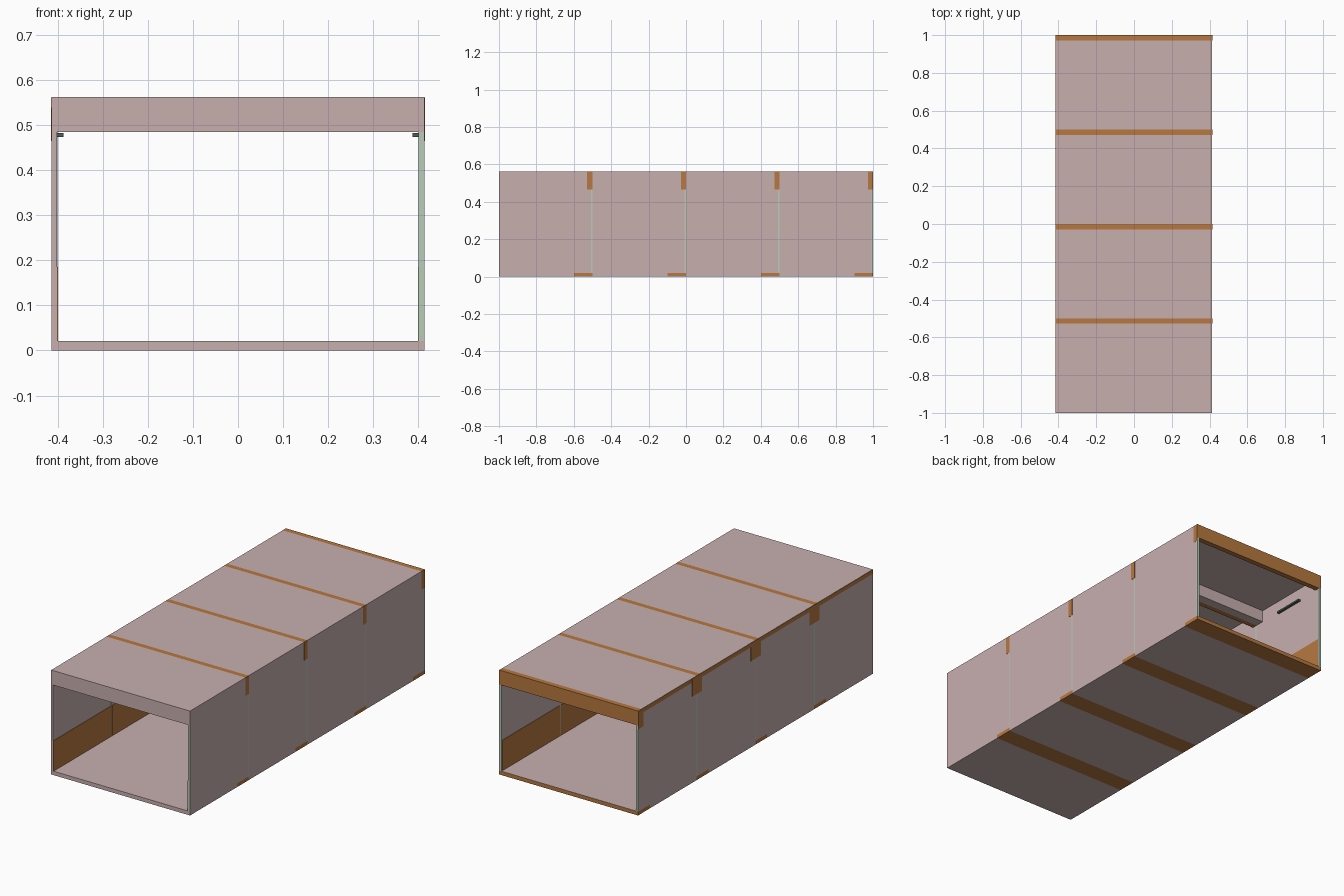
import bpy, bmesh

if "Cube" in bpy.data.objects:
    bpy.data.objects.remove(bpy.data.objects["Cube"])


def material(name, rgb):
    m = bpy.data.materials.new(name)
    m.diffuse_color = (*rgb, 1)
    m.use_nodes = True
    m.node_tree.nodes["Principled BSDF"].inputs["Base Color"].default_value = m.diffuse_color
    return m


PINK = material("dusty_pink", (0.58, 0.43, 0.43))
ORANGE = material("burnt_orange", (0.47, 0.19, 0.05))
GREEN = material("pale_green", (0.48, 0.60, 0.48))
DARK = material("dark_green", (0.07, 0.11, 0.08))


def box(name, x, y, z, mat):
    """Box from (min, max) ranges on each axis."""
    bm = bmesh.new()
    bmesh.ops.create_cube(bm, size=1)
    for v in bm.verts:
        for i, (a, b) in enumerate((x, y, z)):
            v.co[i] = a if v.co[i] < 0 else b
    me = bpy.data.meshes.new(name)
    bm.to_mesh(me)
    bm.free()
    me.materials.append(mat)
    ob = bpy.data.objects.new(name, me)
    bpy.context.collection.objects.link(ob)
    return ob


W = 0.414            # half width
T = 0.012            # wall thickness
TOP, BEAM, FLOOR = 0.563, 0.485, 0.021


def side_range(s, outer, inner):
    return tuple(sorted((s * outer, s * inner)))


# Four identical corridor modules, each half a unit long
for k in range(4):
    y0 = -1 + 0.5 * k
    y1 = y0 + 0.5
    n = f"_{k + 1}"

    # Floor: base slab, orange sill under the rear end, thin walking plate
    box("floor_slab" + n, (-W, W), (y0, y1 - 0.1), (0, 0.02), PINK)
    box("floor_sill" + n, (-W, W), (y1 - 0.1, y1), (0, 0.02), ORANGE)
    box("floor_plate" + n, (-W + T, W - T), (y0, y1), (0.02, FLOOR), PINK)

    # Ceiling: thin roof plate between a pink front rib and orange rear beam
    box("roof_plate" + n, (-W, W), (y0 + 0.05, y1 - 0.028), (0.55, TOP), PINK)
    box("front_rib" + n, (-W, W), (y0, y0 + 0.05), (BEAM, TOP), PINK)
    box("rear_beam" + n, (-W, W), (y1 - 0.028, y1), (BEAM, TOP), ORANGE)

    for s, side in ((-1, "left"), (1, "right")):
        # Wall panel with skirt up to the roof and a green rear end post
        box(f"{side}_wall" + n, side_range(s, W, W - T),
            (y0, y1 - 0.007), (0.02, BEAM), PINK)
        box(f"{side}_skirt" + n, side_range(s, W, W - T),
            (y0 + 0.05, y1 - 0.028), (BEAM, 0.55), PINK)
        box(f"{side}_end_post" + n, side_range(s, W, W - T - 0.001),
            (y1 - 0.007, y1), (0.02, BEAM), GREEN)
        # Orange kick panel inside
        box(f"{side}_kick_panel" + n, side_range(s, W - T, W - T - 0.002),
            (y0, y1 - 0.007), (FLOOR, 0.185), ORANGE)
        # Small dark grab rail under the ceiling
        box(f"{side}_rail" + n, side_range(s, W - T, W - T - 0.014),
            (y0 + 0.18, y0 + 0.35), (0.474, 0.483), DARK)

    # Orange trim and joint tab on the outer left side
    box("left_trim" + n, (-W - 0.001, -W), (y0, y1), (0.54, TOP - 0.001), ORANGE)
    box("left_tab" + n, (-W - 0.0015, -W),
        (y1 - 0.045, min(y1 + 0.04, 1)), (0.465, TOP - 0.001), ORANGE)
    # Narrow tab on the outer right side
    box("right_tab" + n, (W, W + 0.001), (y1 - 0.028, y1), (0.465, TOP - 0.001), ORANGE)

# Green front end of the right wall
box("right_front_post", (W - T - 0.001, W), (-1.0005, -0.999), (FLOOR, BEAM), GREEN)
